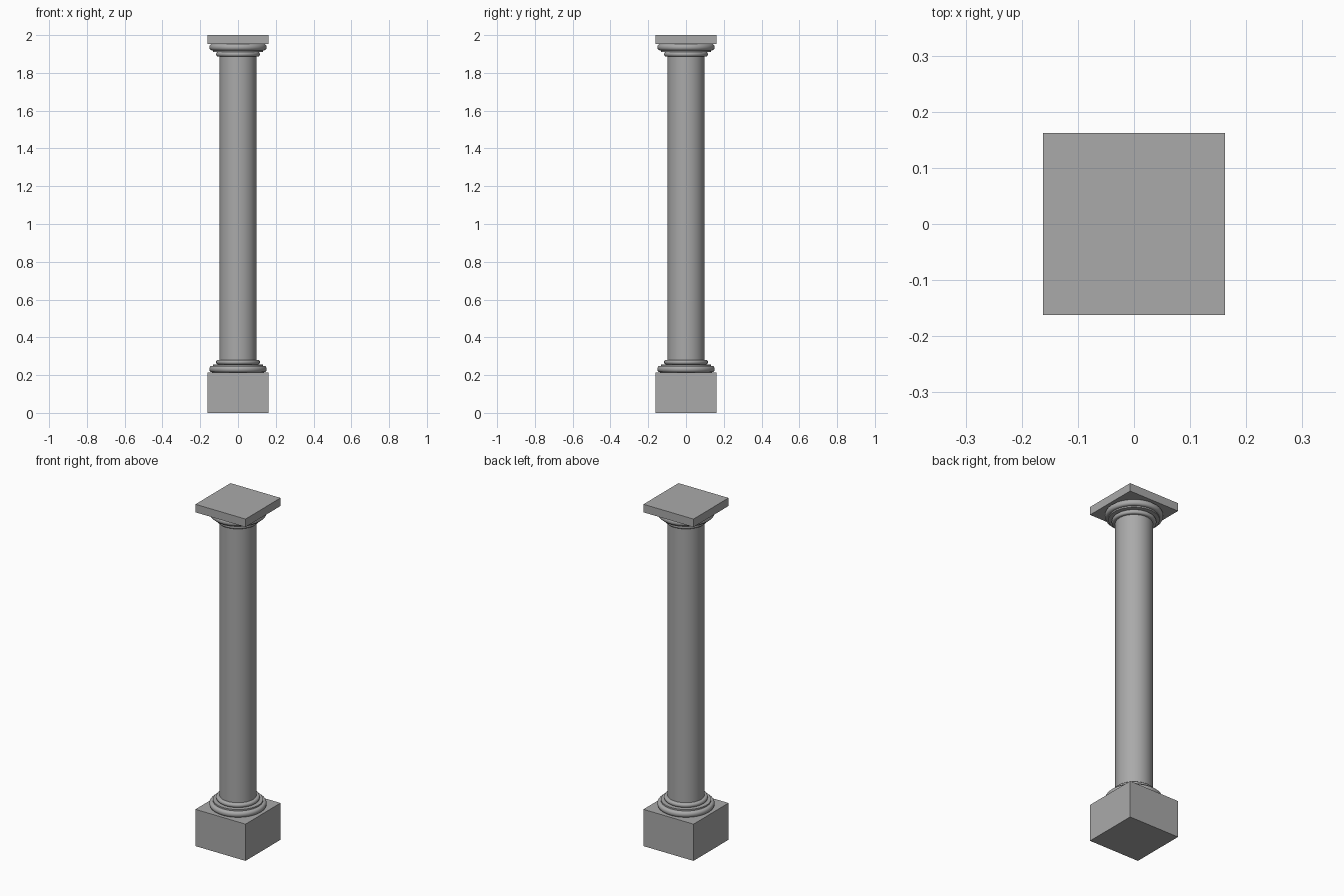
import bpy, bmesh, math

if "Cube" in bpy.data.objects:
    bpy.data.objects.remove(bpy.data.objects["Cube"])

# One stone colour
stone = bpy.data.materials.new("grey_stone")
stone.diffuse_color = (0.4, 0.4, 0.4, 1)
stone.use_nodes = True
stone.node_tree.nodes["Principled BSDF"].inputs["Base Color"].default_value = stone.diffuse_color


def finish(name, bm, smooth=False):
    bmesh.ops.recalc_face_normals(bm, faces=bm.faces)
    me = bpy.data.meshes.new(name)
    bm.to_mesh(me)
    bm.free()
    me.materials.append(stone)
    ob = bpy.data.objects.new(name, me)
    bpy.context.collection.objects.link(ob)
    if smooth:
        bpy.ops.object.select_all(action='DESELECT')
        ob.select_set(True)
        bpy.context.view_layer.objects.active = ob
        bpy.ops.object.shade_smooth_by_angle(angle=math.radians(35))


def block(name, half, z0, z1):
    bm = bmesh.new()
    bmesh.ops.create_cube(bm, size=1)
    for v in bm.verts:
        v.co.x *= 2 * half
        v.co.y *= 2 * half
        v.co.z = z1 if v.co.z > 0 else z0
    finish(name, bm)


def turned(name, profile, segments=64):
    """Revolve an (r, z) profile about z; ends on the axis are closed."""
    bm = bmesh.new()
    pts = [bm.verts.new((r, 0, z)) for r, z in profile]
    edges = [bm.edges.new(p) for p in zip(pts, pts[1:])]
    bmesh.ops.spin(bm, geom=pts + edges, axis=(0, 0, 1), cent=(0, 0, 0),
                   angle=2 * math.pi, steps=segments, use_duplicate=False)
    bmesh.ops.remove_doubles(bm, verts=bm.verts, dist=1e-5)
    finish(name, bm, True)


def roll(r, z0, z1, bulge, n=8):
    """Half-round moulding section reaching radius r."""
    zc, h = (z0 + z1) / 2, (z1 - z0) / 2
    return [(r - bulge + bulge * math.cos(a), zc + h * math.sin(a))
            for a in (math.pi * (i / n - 0.5) for i in range(n + 1))]


# Stepped mouldings: wide roll, fillet, narrow roll (heights from the block)
rings = ([(0, 0)] + roll(0.152, 0, 0.034, 0.014)
         + [(0.133, 0.034), (0.133, 0.042)]
         + roll(0.116, 0.042, 0.066, 0.010) + [(0, 0.066)])

block("plinth", 0.162, 0, 0.215)
turned("base_moulding", [(r, 0.215 + z) for r, z in rings])
turned("shaft", [(0, 0.27), (0.098, 0.27), (0.098, 1.9), (0, 1.9)])
turned("capital_moulding", [(r, 1.953 - z) for r, z in rings])
block("abacus", 0.162, 1.953, 2.0)
